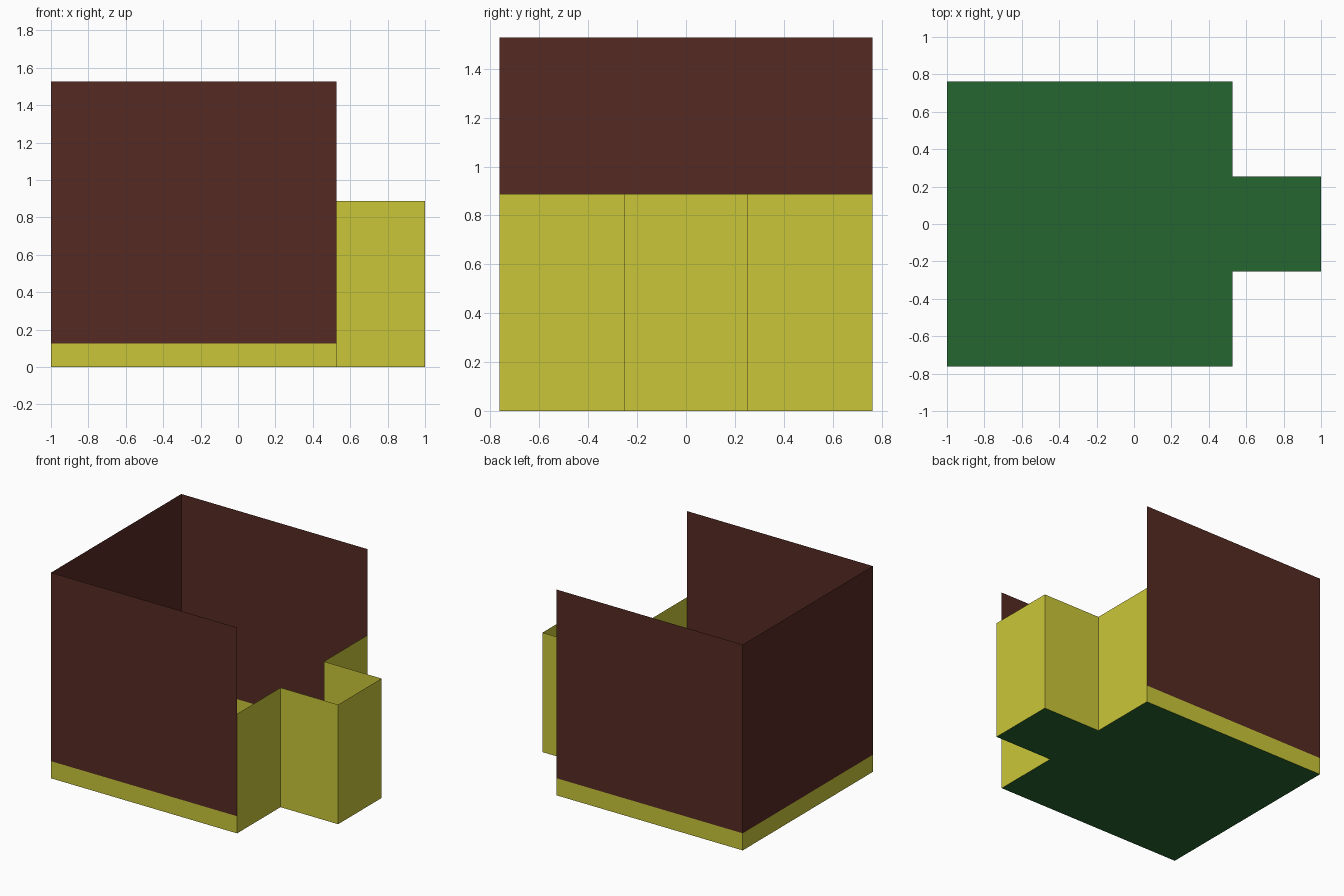
import bpy

if "Cube" in bpy.data.objects:
    bpy.data.objects.remove(bpy.data.objects["Cube"])

L, S, R = -1.0, 0.527, 1.0      # left wall, shop-side wall, bay front (x)
D, B = 0.763, 0.254             # half depth of room and of bay (y)
BASE, BAY, TOP = 0.127, 0.887, 1.527


def material(name, color):
    m = bpy.data.materials.new(name)
    m.diffuse_color = (*color, 1)
    m.use_nodes = True
    m.node_tree.nodes["Principled BSDF"].inputs["Base Color"].default_value = m.diffuse_color
    return m


def mesh_object(name, verts, faces, mat):
    me = bpy.data.meshes.new(name)
    me.from_pydata(verts, [], faces)
    me.materials.append(mat)
    me.update()
    ob = bpy.data.objects.new(name, me)
    bpy.context.collection.objects.link(ob)
    return ob


def wall(name, path, z0, z1, mat):
    """Thin upright sheet following a counter-clockwise plan path."""
    n = len(path)
    verts = [(x, y, z) for z in (z0, z1) for x, y in path]
    faces = [(i, i + 1, n + i + 1, n + i) for i in range(n - 1)]
    return mesh_object(name, verts, faces, mat)


brown = material("brown", (0.093, 0.023, 0.016))
yellow = material("yellow", (0.59, 0.565, 0.04))
green = material("green", (0.018, 0.133, 0.03))

# Plan outlines: three plain sides, and the side with the projecting bay
room = [(S, D), (L, D), (L, -D), (S, -D)]
bay = [(S, -D), (S, -B), (R, -B), (R, B), (S, B), (S, D)]

# Floor
outline = room[:-1] + bay[:-1]
mesh_object("floor", [(x, y, 0) for x, y in outline],
            [tuple(range(len(outline)))], green)

# Low base strip, tall walls above it, and the lower bay wall
wall("base_strip", room, 0, BASE, yellow)
wall("upper_walls", room, BASE, TOP, brown)
wall("bay_wall", bay, 0, BAY, yellow)
